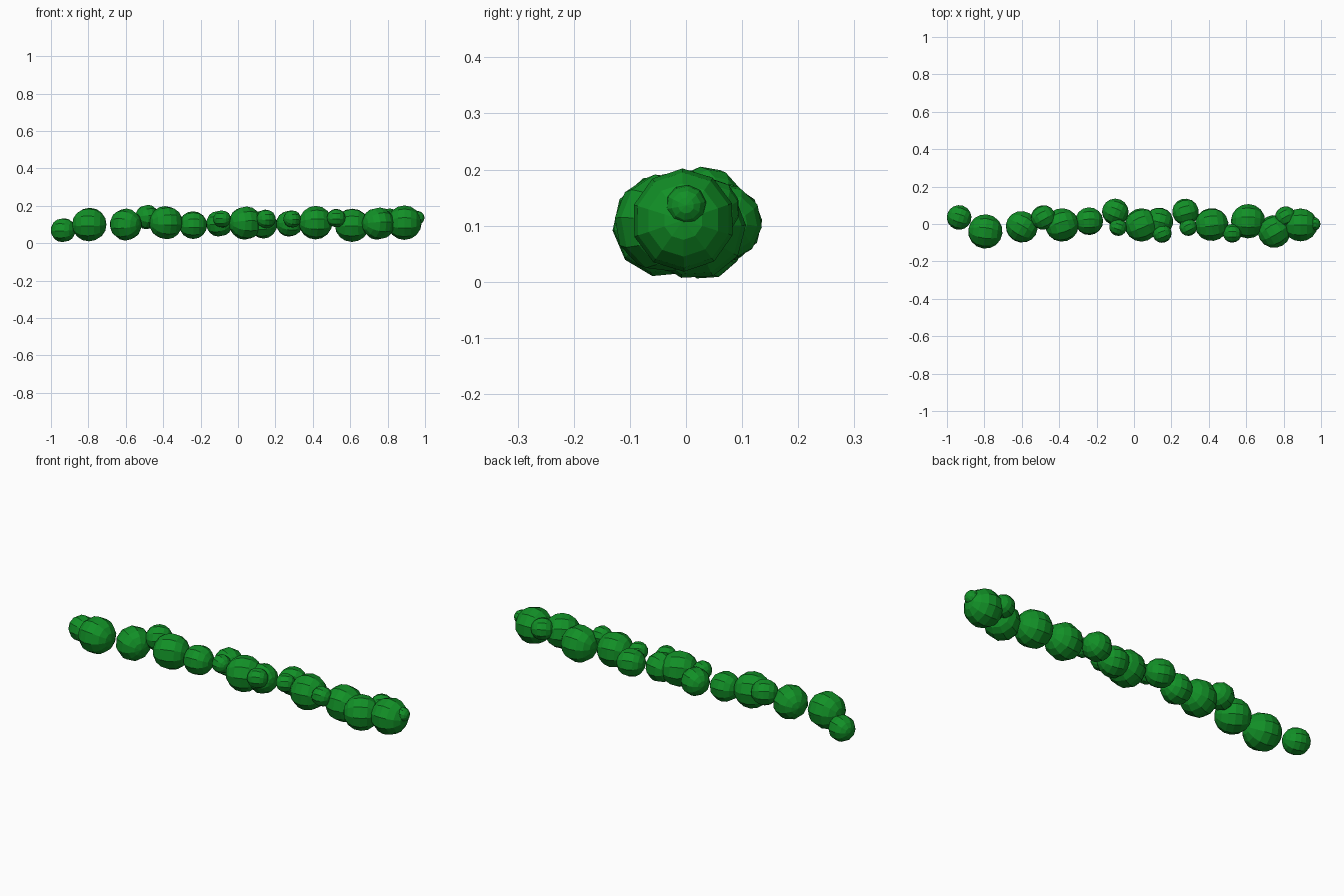
import bpy, math, random
from mathutils import Matrix, Euler
import bmesh

if "Cube" in bpy.data.objects:
    bpy.data.objects.remove(bpy.data.objects["Cube"])

random.seed(4)

green = bpy.data.materials.new("leaf green")
green.diffuse_color = (0.006, 0.28, 0.02, 1)
green.use_nodes = True
green.node_tree.nodes["Principled BSDF"].inputs["Base Color"].default_value = green.diffuse_color

# Leaf clumps along the garland: x, y, z, radius
clumps = [
    (-.935, .035, .07, .066), (-.795, -.04, .10, .092), (-.60, -.015, .10, .086),
    (-.485, .035, .14, .066), (-.385, -.005, .11, .090), (-.24, .015, .097, .075),
    (-.10, .065, .105, .071), (-.085, -.017, .13, .047), (.04, -.005, .108, .090),
    (.15, -.05, .13, .051), (.135, .015, .10, .075), (.275, .065, .105, .071),
    (.29, -.017, .13, .047), (.415, -.003, .11, .090), (.525, -.05, .135, .050),
    (.61, .015, .096, .092), (.75, -.04, .105, .088), (.89, -.005, .11, .092),
    (.96, 0, .136, .037), (.81, .04, .13, .056),
]


def leaf_clump(name, x, y, z, r, rot):
    """Low-poly ball with flat faces, its poles lying sideways."""
    bm = bmesh.new()
    m = Matrix.Translation((x, y, z)) @ rot @ Matrix.Rotation(math.pi / 2, 4, 'Y')
    bmesh.ops.create_uvsphere(bm, u_segments=10, v_segments=8, radius=r, matrix=m)
    # keep the underside resting on the floor
    for v in bm.verts:
        v.co.z = max(v.co.z, 0)
    me = bpy.data.meshes.new(name)
    bm.to_mesh(me)
    bm.free()
    me.materials.append(green)
    ob = bpy.data.objects.new(name, me)
    bpy.context.collection.objects.link(ob)


for i, (x, y, z, r) in enumerate(clumps):
    turn = 0 if x > .88 else random.uniform(-.6, .6)
    rot = Euler((random.uniform(0, .6), 0, turn)).to_matrix().to_4x4()
    leaf_clump(f"leaf_clump_{i + 1}", x, y, z, r, rot)
